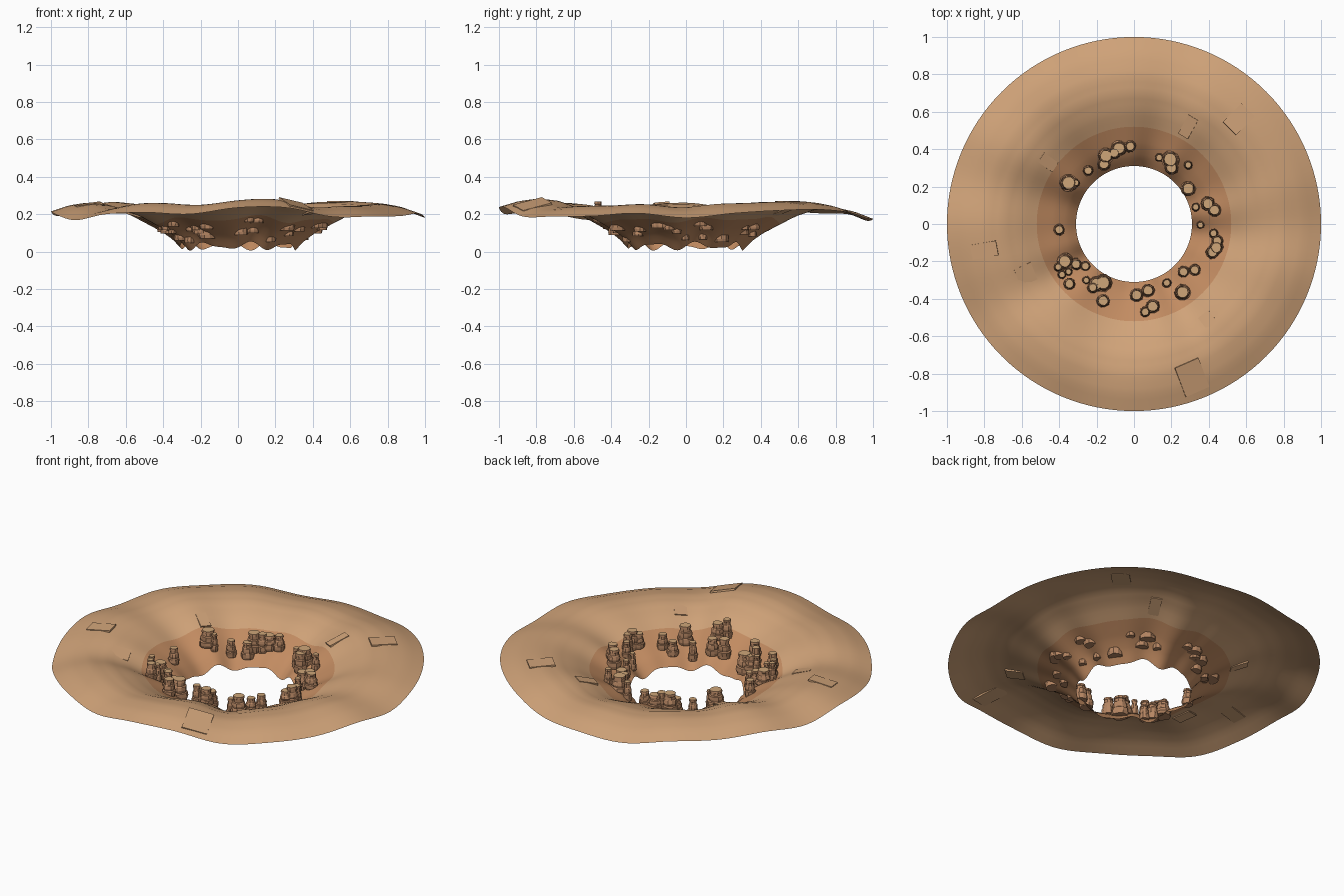
import bpy, bmesh, random
from math import sin, cos, pi, atan2, hypot, radians
from mathutils import Matrix, Vector

if "Cube" in bpy.data.objects:
    bpy.data.objects.remove(bpy.data.objects["Cube"])

random.seed(4)

def material(name, rgb):
    m = bpy.data.materials.new(name)
    m.diffuse_color = (*rgb, 1)
    m.use_nodes = True
    m.node_tree.nodes["Principled BSDF"].inputs["Base Color"].default_value = m.diffuse_color
    return m

SAND = material("sand", (0.63, 0.365, 0.19))
CLAY = material("clay", (0.54, 0.26, 0.12))
ROCK = material("rock", (0.47, 0.24, 0.125))
CAP = material("cap_rock", (0.62, 0.38, 0.19))

# Radial section of the basin: (radius, height)
PROFILE = [(0.31, 0.03), (0.36, 0.08), (0.42, 0.12), (0.52, 0.17), (0.6, 0.21),
           (0.7, 0.243), (0.8, 0.252), (0.9, 0.235), (1.0, 0.2)]
# Rise and fall of the outer rim every 15 degrees, in thousandths
RIM = [-20, 5, 20, 25, 10, -22, -25, -35, 0, 5, 15, -10,
       15, -5, -32, 0, 10, 0, 35, 35, -14, -12, -10, 5]

def rim_wave(a):
    t = (a / (2 * pi) * 24) % 24
    i, f = int(t), t % 1
    p0, p1, p2, p3 = (RIM[(i + k) % 24] for k in (-1, 0, 1, 2))
    return 0.0005 * (2 * p1 + (p2 - p0) * f + (2 * p0 - 5 * p1 + 4 * p2 - p3) * f * f
                     + (3 * p1 - p0 - 3 * p2 + p3) * f ** 3)

def height(r, a):
    r = min(max(r, 0.31), 1.0)
    for (r0, z0), (r1, z1) in zip(PROFILE, PROFILE[1:]):
        if r <= r1 + 1e-6:
            z = z0 + (z1 - z0) * (r - r0) / (r1 - r0)
            break
    t = (r - 0.31) / 0.69
    return z + (1 - t) ** 1.5 * (0.017 * sin(8 * a) + 0.008 * sin(13 * a)) + t * rim_wave(a)

def finish(name, bm, mats, angle=None):
    me = bpy.data.meshes.new(name)
    bm.to_mesh(me)
    bm.free()
    ob = bpy.data.objects.new(name, me)
    bpy.context.collection.objects.link(ob)
    for m in mats:
        me.materials.append(m)
    if angle:
        bpy.context.view_layer.objects.active = ob
        ob.select_set(True)
        bpy.ops.object.shade_smooth_by_angle(angle=radians(angle))
        ob.select_set(False)
    return ob

def terrain(name, r0, r1, rings, mat, seg=128):
    bm = bmesh.new()
    rows = []
    for i in range(rings + 1):
        r = r0 + (r1 - r0) * i / rings
        rows.append([bm.verts.new((r * cos(a), r * sin(a), height(r, a)))
                     for a in (2 * pi * k / seg for k in range(seg))])
    for a, b in zip(rows, rows[1:]):
        for k in range(seg):
            j = (k + 1) % seg
            bm.faces.new((a[k], b[k], b[j], a[j]))
    return finish(name, bm, [mat], 60)

# Basin slopes
terrain("outer_slope", 0.52, 1.0, 16, SAND)
terrain("inner_slope", 0.31, 0.52, 10, CLAY)

# Rock pillars: x, y, base radius
PILLARS = [
    (-.02, .415, .03), (-.08, .405, .04), (-.105, .38, .03), (-.15, .365, .04), (-.16, .32, .033),
    (-.245, .285, .027), (-.35, .22, .045), (-.31, .22, .02), (-.4, -.03, .028), (-.37, -.2, .042),
    (-.405, -.23, .022), (-.385, -.27, .022), (-.35, -.255, .02), (-.31, -.215, .03),
    (-.26, -.225, .026), (-.345, -.32, .03), (-.255, -.3, .02), (-.165, -.315, .045),
    (-.2, -.32, .04), (-.22, -.34, .028), (-.165, -.41, .034), (.015, -.38, .035),
    (.075, -.355, .034), (.06, -.47, .026), (.1, -.44, .036), (.175, -.315, .024),
    (.26, -.365, .04), (.265, -.255, .03), (.325, -.245, .03), (.42, -.15, .034),
    (.44, -.125, .036), (.445, -.09, .03), (.425, -.05, .024), (.355, -.005, .02),
    (.43, .075, .034), (.395, .11, .036), (.33, .09, .022), (.29, .19, .038),
    (.29, .315, .022), (.2, .3, .035), (.195, .345, .045), (.135, .355, .022)]
# Stepped pillar section: (fraction of radius, fraction of height)
TIERS = [(1, 0), (1.08, 0.15), (1.05, 0.34), (0.9, 0.38), (0.95, 0.5), (0.86, 0.66),
         (0.74, 0.7), (0.7, 0.86), (0.8, 0.88), (0.74, 1)]

def pillar(bm, x, y, radius, sides=10):
    z = height(hypot(x, y), atan2(y, x)) - 0.008
    h = random.uniform(0.08, 0.115)
    rows = []
    for fr, fz in TIERS:
        rows.append([])
        for k in range(sides):
            r = radius * fr * random.uniform(0.93, 1.07)
            a = 2 * pi * k / sides
            rows[-1].append(bm.verts.new((x + r * cos(a), y + r * sin(a), z + h * fz)))
    for a, b in zip(rows, rows[1:]):
        for k in range(sides):
            j = (k + 1) % sides
            bm.faces.new((a[k], a[j], b[j], b[k]))
    bm.faces.new(rows[0][::-1])
    bm.faces.new(rows[-1]).material_index = 1

bm = bmesh.new()
for p in PILLARS:
    pillar(bm, *p)
finish("rock_pillars", bm, [ROCK, CAP])

# Thin sandstone slabs almost buried in the outer slope: x, y, length, width
SLABS = [(.29, .52, .12, .06), (.56, .56, .14, .1), (-.46, .33, .1, .06), (-.58, -.27, .1, .1),
         (.4, -.52, .1, .07), (.31, -.82, .17, .14), (-.8, -.14, .14, .08)]
bm = bmesh.new()
for x, y, l, w in SLABS:
    r, a = hypot(x, y), atan2(y, x)
    slope = atan2(height(r + .05, a) - height(r - .05, a), .1)
    tilt = atan2(height(r, a + .05) - height(r, a - .05), .1 * r)
    m = (Matrix.Translation(Vector((x, y, height(r, a) - 0.003))) @ Matrix.Rotation(a, 4, 'Z')
         @ Matrix.Rotation(-slope + 0.05, 4, 'Y') @ Matrix.Rotation(tilt, 4, 'X')
         @ Matrix.Diagonal((l, w, 0.01, 1)))
    bmesh.ops.create_cube(bm, size=1, matrix=m)
finish("buried_slabs", bm, [SAND])
